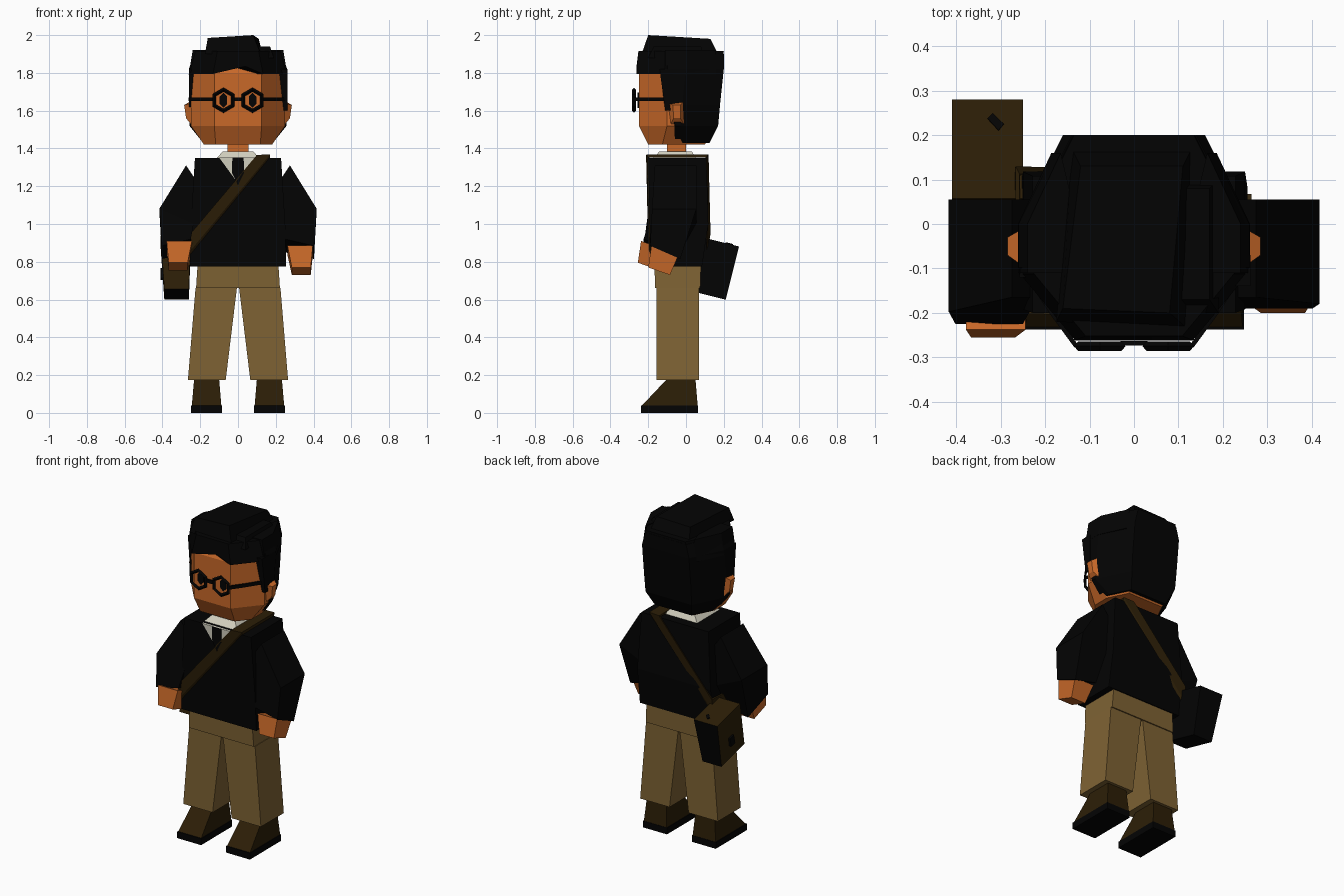
import bpy, bmesh
from math import radians
from mathutils import Matrix, Vector

cube = bpy.data.objects.get("Cube")
if cube:
    bpy.data.objects.remove(cube, do_unlink=True)


def material(name, r, g, b):
    m = bpy.data.materials.new(name)
    m.use_nodes = True
    m.diffuse_color = (r, g, b, 1)
    m.node_tree.nodes["Principled BSDF"].inputs["Base Color"].default_value = (r, g, b, 1)
    return m


BLACK = material("black", 0.001, 0.001, 0.001)
SKIN = material("skin", 0.58, 0.14, 0.022)
TAN = material("tan cloth", 0.21, 0.123, 0.034)
BROWN = material("brown leather", 0.025, 0.013, 0.002)
WHITE = material("off white shirt", 0.65, 0.63, 0.52)


def mesh_object(name, bm, *mats):
    bmesh.ops.recalc_face_normals(bm, faces=bm.faces)
    me = bpy.data.meshes.new(name)
    bm.to_mesh(me)
    bm.free()
    for m in mats:
        me.materials.append(m)
    ob = bpy.data.objects.new(name, me)
    bpy.context.collection.objects.link(ob)
    return ob


def loft(name, rings, *mats, rule=None):
    """Skin matching rings of points and cap both ends."""
    bm = bmesh.new()
    vs = [[bm.verts.new(p) for p in r] for r in rings]
    n = len(vs[0])
    for a, b in zip(vs, vs[1:]):
        for i in range(n):
            j = (i + 1) % n
            bm.faces.new((a[i], a[j], b[j], b[i]))
    bm.faces.new(vs[0])
    bm.faces.new(vs[-1])
    bmesh.ops.recalc_face_normals(bm, faces=bm.faces)
    if rule:
        for f in bm.faces:
            f.material_index = rule(f)
    return mesh_object(name, bm, *mats)


def rect(z, x0, x1, y0, y1):
    return [(x0, y0, z), (x1, y0, z), (x1, y1, z), (x0, y1, z)]


def box(name, x0, x1, y0, y1, z0, z1, mat):
    return loft(name, [rect(z0, x0, x1, y0, y1), rect(z1, x0, x1, y0, y1)], mat)


def octo(z, hx, y0, y1, cf, cb, rise=0):
    """Chamfered outline: cf and cb cut the front and back corners."""
    f, g = cf * 0.83, cb * 0.5
    return [(-hx + f, y0, z), (0.04, y0, z + rise), (hx - f, y0, z), (hx, y0 + cf, z),
            (hx, y1 - cb, z), (hx - g, y1, z), (-hx + g, y1, z), (-hx, y1 - cb, z),
            (-hx, y0 + cf, z)]


def extrude(name, profile, depth, mat):
    """Extrude a 3D profile by a vector."""
    return loft(name, [profile, [Vector(p) + Vector(depth) for p in profile]], mat)


def bar(name, a, b, t, mat):
    """Thin upright bar from a to b."""
    d = (Vector(b) - Vector(a)).cross((0, 0, 1)).normalized() * t / 2
    up = Vector((0, 0, t))
    ends = [[Vector(p) - d - up, Vector(p) + d - up, Vector(p) + d + up, Vector(p) - d + up]
            for p in (a, b)]
    return loft(name, ends, mat)


# Head and neck
loft("head", [octo(1.42, .18, -.2, .1, .075, .12), octo(1.52, .25, -.25, .15, .15, .2),
              octo(1.80, .25, -.25, .16, .15, .2), octo(1.86, .21, -.22, .13, .12, .18)], SKIN)
box("neck", -.055, .055, -.1, .0, 1.34, 1.45, SKIN)

# Hair: back shell, crown with rising fringe, top lock
loft("hair_back", [octo(1.43, .185, -.06, .125, .002, .12),
                   octo(1.52, .257, -.06, .17, .002, .2),
                   octo(1.63, .26, -.085, .18, .002, .2),
                   octo(1.82, .26, -.1, .2, .002, .2),
                   octo(1.9, .235, -.1, .2, .002, .19)], BLACK)
loft("hair_crown", [octo(1.795, .257, -.262, .19, .15, .2, .04),
                    octo(1.915, .225, -.252, .2, .14, .18)], BLACK)
loft("hair_top", [[(-.175, -.22, 1.9), (.12, -.235, 1.9), (.13, .17, 1.9), (-.14, .17, 1.9)],
                  [(-.16, -.19, 1.985), (.08, -.2, 2.0), (.11, .13, 1.98), (-.12, .13, 1.975)]],
     BLACK)
loft("hair_part", [rect(1.88, .08, .19, -.2, .1), rect(1.94, .09, .17, -.17, .08)], BLACK)
loft("sideburn_left", [rect(1.6, .235, .262, -.11, -.07), rect(1.82, .2, .262, -.14, -.07)], BLACK)
loft("sideburn_right", [rect(1.62, -.259, -.24, -.1, -.07), rect(1.82, -.258, -.23, -.12, -.07)],
     BLACK)
for s, side in ((1, "left"), (-1, "right")):
    loft("hair_tuft_" + side,
         [[(s * x, y, z) for x, y in ((.1, -.11), (t, -.11), (t, .0), (t - .075, .16))]
          for z, t in ((1.79, .261), (1.92, .24))], BLACK)

    # Ear
    loft("ear_" + side, [[(s * .25, -.095, 1.64), (s * .25, -.01, 1.65),
                          (s * .25, -.012, 1.53), (s * .25, -.08, 1.53)],
                         [(s * .285, -.07, 1.63), (s * .285, -.03, 1.63),
                          (s * .275, -.03, 1.56), (s * .275, -.065, 1.56)]], SKIN)

    # Eye and glasses
    cx, cz = s * .077, 1.655
    eye = [(cx + dx * .02, -.256, cz + dz * .04) for dx, dz in
           ((0, 1), (1, .5), (1, -.5), (0, -1), (-1, -.5), (-1, .5))]
    extrude("eye_" + side, eye, (0, .008, 0), BLACK)
    bpy.ops.mesh.primitive_torus_add(major_segments=6, minor_segments=4, major_radius=.056,
                                     minor_radius=.011, location=(cx, -.275, cz),
                                     rotation=(radians(90), radians(30), 0))
    rim = bpy.context.object
    rim.name = "glasses_rim_" + side
    rim.data.materials.append(BLACK)
    bar("temple_front_" + side, (s * .13, -.275, 1.66), (s * .185, -.2, 1.66), .01, BLACK)
    bar("temple_back_" + side, (s * .185, -.2, 1.66), (s * .257, -.09, 1.66), .01, BLACK)

    # Trouser leg and shoe
    loft("leg_" + side, [rect(.175, s * .065, s * .265, -.155, .068),
                         rect(.66, s * .006, s * .225, -.155, .068)], TAN)
    loft("shoe_" + side, [rect(.035, s * .088, s * .245, -.237, .062),
                          rect(.18, s * .1, s * .232, -.1, .05)], BROWN)
    box("sole_" + side, s * .085, s * .248, -.238, .064, 0, .04, BLACK)
box("glasses_bridge", -.03, .03, -.273, -.263, 1.65, 1.67, BLACK)
loft("hips", [rect(.66, -.222, .222, -.163, .075), rect(.8, -.213, .213, -.168, .08)], TAN)

# Jacket, collar and tie
loft("jacket", [rect(.775, -.255, .255, -.185, .085), rect(1.0, -.25, .25, -.192, .118),
                rect(1.35, -.228, .228, -.2, .108)], BLACK)
loft("collar", [rect(1.335, -.125, .125, -.185, .06), rect(1.385, -.08, .08, -.14, .03)], WHITE)
extrude("shirt_front", [(-.1, -.205, 1.352), (.1, -.205, 1.352), (0, -.202, 1.215)],
        (0, .012, 0), WHITE)
extrude("tie", [(-.03, -.21, 1.352), (.03, -.21, 1.352), (.032, -.209, 1.27), (0, -.207, 1.205),
                (-.032, -.209, 1.27)], (0, .009, 0), BLACK)


# Sleeves: quads set by the inner and outer edge in x,z and the depth in y
def section(s, xi, zi, xo, zo, y0, y1, tilt=0):
    return [(s * xi, y0, zi + tilt), (s * xo, y0, zo + tilt),
            (s * xo, y1, zo - tilt), (s * xi, y1, zi - tilt)]


for s, side, fwd in ((1, "left", 0), (-1, "right", .035)):
    loft("sleeve_" + side, [section(s, .2, 1.2, .275, 1.31, -.165, .055),
                            section(s, .235, 1.0, .417, 1.08, -.18 - fwd / 2, .055),
                            section(s, .25, .885, .402, .85, -.19 - fwd, -.03, .035)], BLACK)

# Hands
for s, side, y, z, x in ((1, "left", 0, 0, 0), (-1, "right", -.055, .025, -.018)):
    loft("hand_" + side, [section(s, .285 + x, .75 + z, .385 + x, .75 + z, -.2 + y, -.085 + y, .02),
                          section(s, .262 + x, .86 + z, .396 + x, .86 + z, -.183 + y, -.04 + y,
                                  .025)], SKIN)

# Shoulder strap: a closed ribbon thickened by a modifier
edges = [((-.262, -.193, .93), (-.262, -.19, .835)), ((.1, -.203, 1.36), (.17, -.203, 1.36)),
         ((.1, .111, 1.36), (.17, .111, 1.36)), ((-.262, .121, .95), (-.262, .112, .86))]
bm = bmesh.new()
pairs = [[bm.verts.new(p) for p in e] for e in edges]
for (a, b), (c, d) in zip(pairs, pairs[1:] + pairs[:1]):
    bm.faces.new((a, b, d, c))
strap = mesh_object("strap", bm, BROWN)
mod = strap.modifiers.new("thickness", "SOLIDIFY")
mod.thickness, mod.offset = .02, 0


# Satchel: brown top, outer side and front; black back, base and inner side
def satchel_rule(f):
    return int(f.normal.z > .8 or f.normal.x < -.8 or f.normal.y < -.8)


place = Matrix.Translation((-.33, .134, .768)) @ Matrix.Rotation(radians(-14), 4, "X")
bag = [loft("satchel", [rect(-.145, -.06, .07, -.115, .115), rect(.145, -.08, .08, -.115, .115)],
            BLACK, BROWN, rule=satchel_rule),
       box("satchel_clasp", -.08, -.06, -.015, .025, -.06, -.005, BLACK),
       extrude("satchel_buckle", [(.0, .07, .144), (.012, .082, .144), (.037, .057, .144),
                                  (.025, .042, .144)], (0, 0, .006), BLACK)]
for ob in bag:
    ob.matrix_world = place
